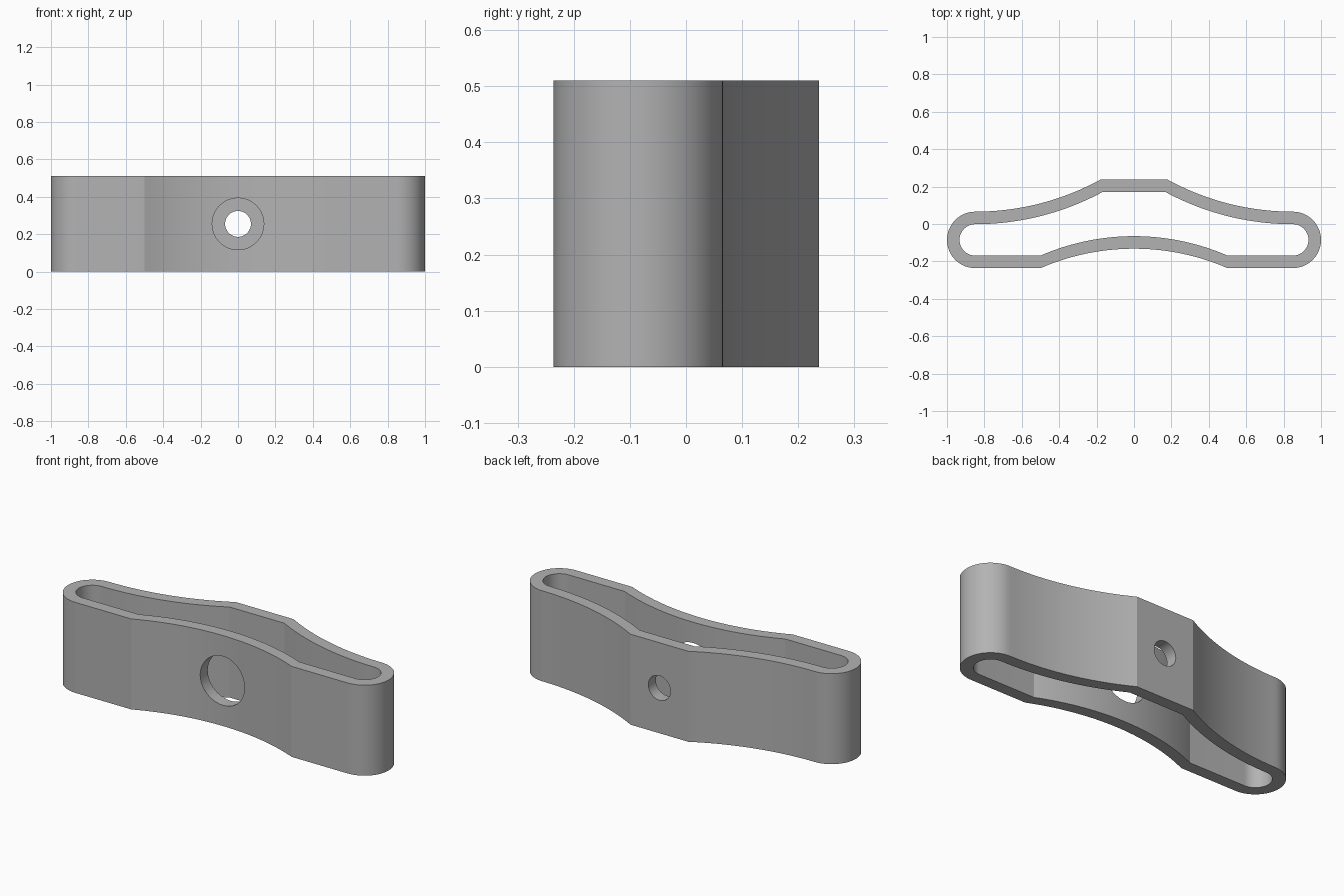
import bpy
import bmesh
from math import sin, cos, asin, pi, radians, hypot

cube = bpy.data.objects.get("Cube")
if cube:
    bpy.data.objects.remove(cube, do_unlink=True)

HEIGHT = 0.51
WALL = 0.067
END_X, END_Y, END_R = 0.849, -0.085, 0.151
STEPS = 24

grey = bpy.data.materials.new("mid grey")
grey.use_nodes = True
colour = (0.45, 0.45, 0.45, 1)
grey.diffuse_color = colour
grey.node_tree.nodes["Principled BSDF"].inputs["Base Color"].default_value = colour


def arc(cx, cy, r, start, end):
    """Points along a circular arc between two angles."""
    return [(cx + r * cos(start + (end - start) * i / STEPS),
             cy + r * sin(start + (end - start) * i / STEPS))
            for i in range(STEPS + 1)]


def outline(inset):
    """Closed band outline, moved inward by the inset."""
    # Right half of the bowed front, from the middle to the flat pad
    front_y = END_Y - END_R + inset
    rise = 0.104
    front_r = (0.5 ** 2 + rise ** 2) / (2 * rise)
    a = asin(0.5 / front_r)
    half = arc(0, front_y + rise - front_r, front_r, pi / 2, pi / 2 - a)
    # Rounded end
    half += arc(END_X, END_Y, END_R - inset, -pi / 2, pi / 2)
    # Concave sweep up to the flat back pad
    side_y, back_y = END_Y + END_R - inset, 0.237 - inset
    dx, dy = END_X - 0.18 + 0.15 * inset, back_y - side_y
    r = hypot(dx, dy) ** 2 / (2 * dy)
    half += arc(END_X, side_y + r, r, -pi / 2, -pi / 2 - asin(dx / r))[1:]
    # Mirror, sharing only the front middle point
    return half + [(-x, y) for x, y in reversed(half[1:])]


def make_object(name, bm):
    bmesh.ops.recalc_face_normals(bm, faces=bm.faces)
    mesh = bpy.data.meshes.new(name)
    bm.to_mesh(mesh)
    bm.free()
    mesh.materials.append(grey)
    obj = bpy.data.objects.new(name, mesh)
    bpy.context.collection.objects.link(obj)
    return obj


# Hollow band: outer and inner walls joined by top and bottom rims
bm = bmesh.new()
rings = [[bm.verts.new((x, y, z)) for x, y in outline(inset)]
         for inset, z in ((0, 0), (0, HEIGHT), (WALL, HEIGHT), (WALL, 0))]
count = len(rings[0])
for k in range(4):
    lower, upper = rings[k], rings[(k + 1) % 4]
    for i in range(count):
        j = (i + 1) % count
        bm.faces.new((lower[i], lower[j], upper[j], upper[i]))
band = make_object("hollow_band", bm)


def drill(name, radius, y_from, y_to):
    """Cut a round hole along y through one wall."""
    cut = bmesh.new()
    bmesh.ops.create_cone(cut, cap_ends=True, segments=64, radius1=radius,
                          radius2=radius, depth=y_to - y_from)
    for v in cut.verts:
        x, y, z = v.co
        v.co = (x, z + (y_from + y_to) / 2, y + HEIGHT / 2)
    cutter = make_object(name, cut)
    cutter.hide_render = True
    mod = band.modifiers.new(name, 'BOOLEAN')
    mod.operation = 'DIFFERENCE'
    mod.solver = 'EXACT'
    mod.object = cutter
    bpy.ops.object.modifier_apply(modifier=name)
    bpy.data.objects.remove(cutter, do_unlink=True)


# Large front hole and small back hole
bpy.ops.object.select_all(action='DESELECT')
band.select_set(True)
bpy.context.view_layer.objects.active = band
drill("front_hole", 0.138, -0.4, 0.05)
drill("back_hole", 0.069, 0.05, 0.4)

bpy.ops.object.shade_smooth_by_angle(angle=radians(15))
